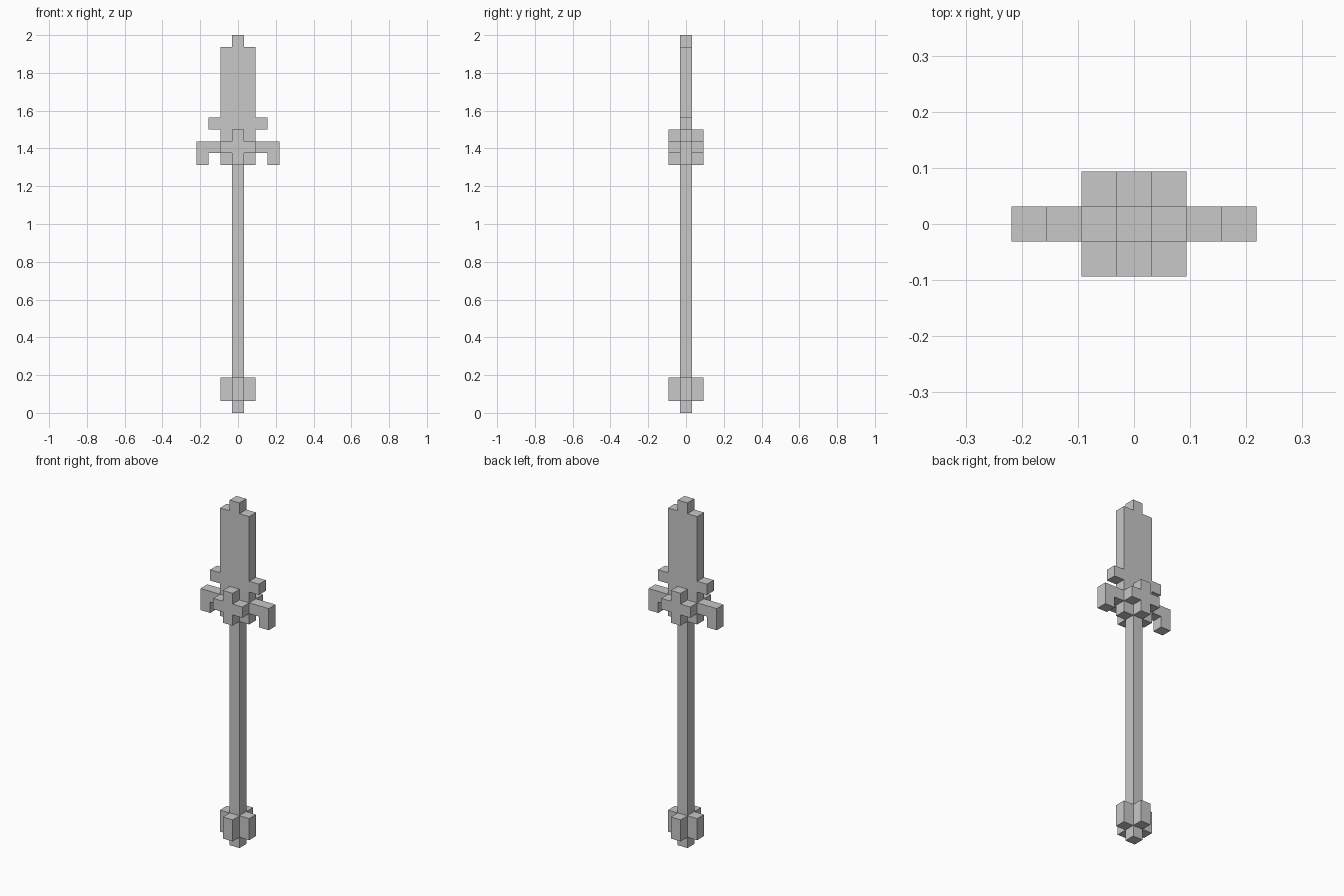
import bpy
import bmesh
from mathutils import Vector

U = 2 / 32  # one block of the model's grid

cube = bpy.data.objects.get("Cube")
if cube:
    bpy.data.objects.remove(cube, do_unlink=True)

grey = bpy.data.materials.new("light_grey")
grey.use_nodes = True
colour = (0.58, 0.58, 0.58, 1)
grey.diffuse_color = colour
grey.node_tree.nodes["Principled BSDF"].inputs["Base Color"].default_value = colour


def prism(name, outline, lo, hi, along="z"):
    """Extrude a 2D outline along z (outline in x, y) or along y (outline in x, z)."""
    bm = bmesh.new()
    place = (lambda a, b, d: Vector((a, b, d))) if along == "z" else (lambda a, b, d: Vector((a, d, b)))
    face = bm.faces.new([bm.verts.new(place(a, b, lo) * U) for a, b in outline])
    moved = bmesh.ops.extrude_face_region(bm, geom=[face], use_keep_orig=True)["geom"]
    verts = [g for g in moved if isinstance(g, bmesh.types.BMVert)]
    bmesh.ops.translate(bm, verts=verts, vec=place(0, 0, hi - lo) * U)
    bmesh.ops.recalc_face_normals(bm, faces=bm.faces)
    mesh = bpy.data.meshes.new(name)
    bm.to_mesh(mesh)
    bm.free()
    mesh.materials.append(grey)
    obj = bpy.data.objects.new(name, mesh)
    bpy.context.collection.objects.link(obj)


def rect(x0, x1, y0, y1):
    return [(x0, y0), (x1, y0), (x1, y1), (x0, y1)]


def mirrored(half):
    return half + [(-x, z) for x, z in reversed(half)]


# Shaft
prism("shaft", rect(-.5, .5, -.5, .5), 0, 21)

# Pommel: four fins around the shaft
for side, s in (("left", 1), ("right", -1)):
    prism("pommel_fin_" + side, rect(.5 * s, 1.5 * s, -.5, .5), 1, 3)
for side, s in (("front", -1), ("back", 1)):
    prism("pommel_fin_" + side, rect(-.5, .5, .5 * s, 1.5 * s), 1, 3)

# Cross-shaped collar under the guard
cross = mirrored([(.5, -1.5), (.5, -.5), (1.5, -.5), (1.5, .5), (.5, .5), (.5, 1.5)])
prism("collar", cross, 21, 22)

# Guard: square block with a hooked arm on each side
prism("guard_block", rect(-1.5, 1.5, -1.5, 1.5), 22, 23)
hook = [(1.5, 22), (2.5, 22), (2.5, 21), (3.5, 21), (3.5, 23), (1.5, 23)]
for side, s in (("left", 1), ("right", -1)):
    prism("guard_arm_" + side, [(x * s, z) for x, z in hook], -.5, .5, "y")

# Studs on the front and back of the blade root
for side, s in (("front", -1), ("back", 1)):
    prism("stud_" + side, rect(-.5, .5, .5 * s, 1.5 * s), 23, 24)

# Blade with crossbar and stepped tip
blade = [(1.5, 23), (1.5, 24), (2.5, 24), (2.5, 25), (1.5, 25), (1.5, 31), (.5, 31), (.5, 32)]
prism("blade", mirrored(blade), -.5, .5, "y")
